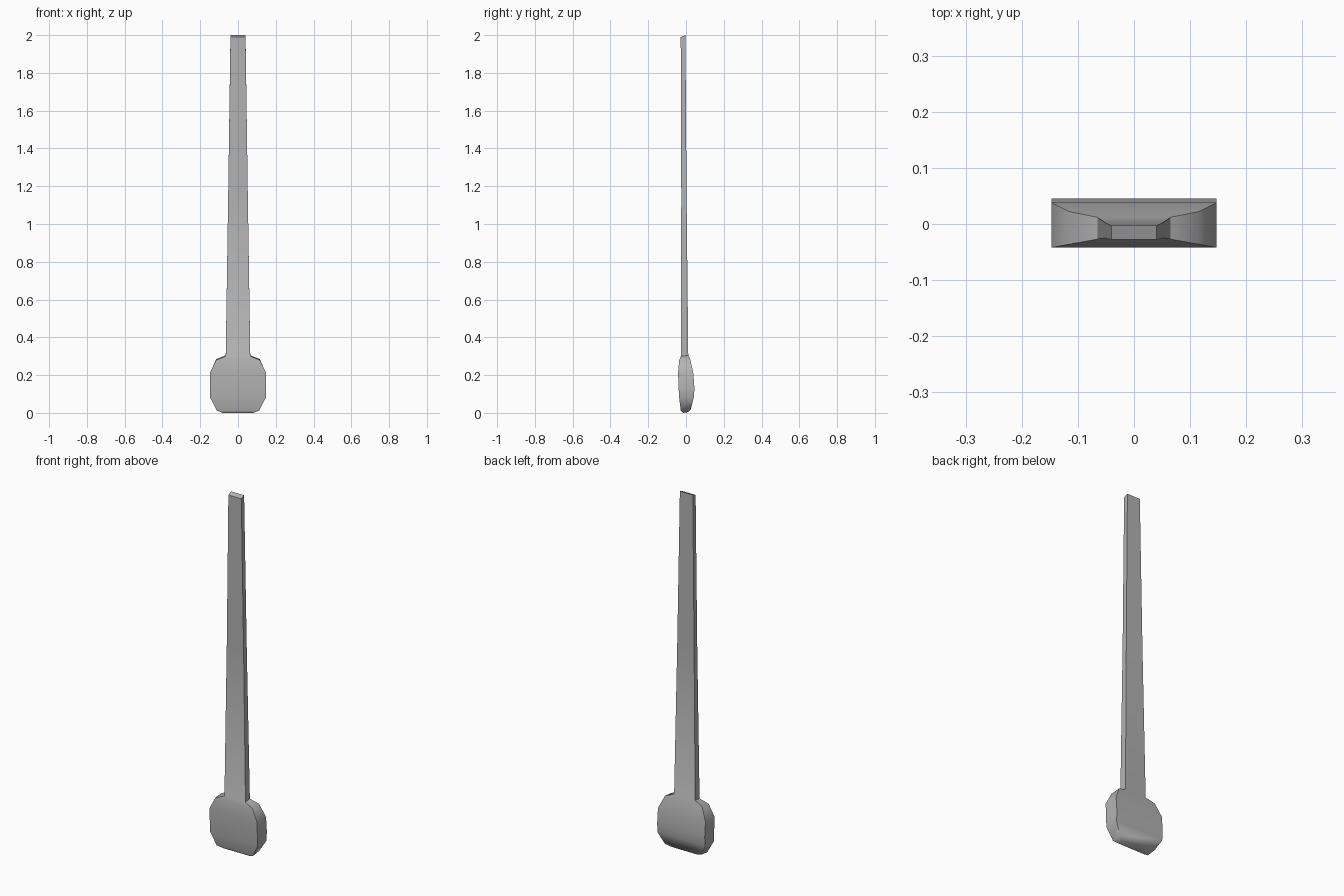
import bpy, bmesh, math

cube = bpy.data.objects.get("Cube")
if cube:
    bpy.data.objects.remove(cube, do_unlink=True)

grey = bpy.data.materials.new("plain_grey")
grey.use_nodes = True
colour = (0.45, 0.45, 0.45, 1)
grey.diffuse_color = colour
grey.node_tree.nodes["Principled BSDF"].inputs["Base Color"].default_value = colour


def loft(name, sections, sharp_angle):
    """Skin rectangular sections given as (half width, front y, back y, front z, back z)."""
    bm = bmesh.new()
    rings = [[bm.verts.new(p) for p in
              ((-w, yf, zf), (w, yf, zf), (w, yb, zb), (-w, yb, zb))]
             for w, yf, yb, zf, zb in sections]
    for low, high in zip(rings, rings[1:]):
        for i in range(4):
            j = (i + 1) % 4
            bm.faces.new((low[i], low[j], high[j], high[i]))
    bm.faces.new(rings[0][::-1])
    bm.faces.new(rings[-1])
    bmesh.ops.recalc_face_normals(bm, faces=bm.faces)
    mesh = bpy.data.meshes.new(name)
    bm.to_mesh(mesh)
    bm.free()
    mesh.materials.append(grey)
    obj = bpy.data.objects.new(name, mesh)
    bpy.context.collection.objects.link(obj)
    bpy.ops.object.select_all(action="DESELECT")
    obj.select_set(True)
    bpy.context.view_layer.objects.active = obj
    bpy.ops.object.shade_smooth_by_angle(angle=math.radians(sharp_angle))
    return obj


# Rounded, slightly tilted weight at the foot, running into the long tapered shaft
loft("weighted_shaft", [
    (0.080, -0.016, 0.010, 0.000, 0.004),
    (0.112, -0.028, 0.025, 0.012, 0.018),
    (0.147, -0.036, 0.041, 0.080, 0.080),
    (0.147, -0.039, 0.045, 0.130, 0.130),
    (0.147, -0.042, 0.038, 0.215, 0.215),
    (0.115, -0.036, 0.022, 0.280, 0.285),
    (0.065, -0.027, 0.012, 0.300, 0.305),
    (0.052, -0.025, 0.003, 1.150, 1.150),
    (0.040, -0.028, -0.003, 1.990, 2.000),
], 50)
